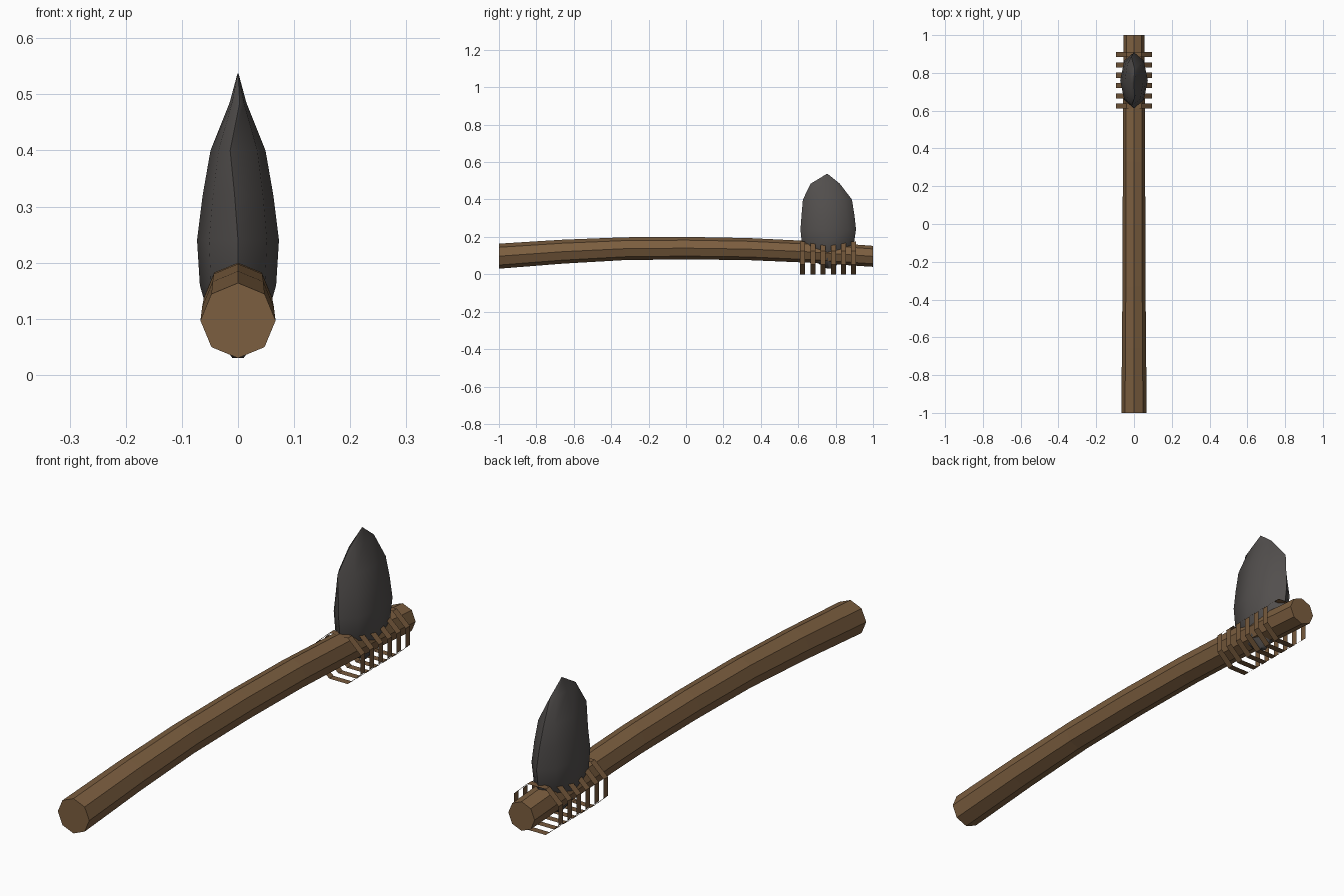
import bpy, math

if "Cube" in bpy.data.objects:
    bpy.data.objects.remove(bpy.data.objects["Cube"])


def material(name, rgb):
    m = bpy.data.materials.new(name)
    m.diffuse_color = (*rgb, 1)
    m.use_nodes = True
    m.node_tree.nodes["Principled BSDF"].inputs["Base Color"].default_value = m.diffuse_color
    return m


WOOD = material("brown wood", (0.20, 0.112, 0.050))
CORD = material("brown cord", (0.18, 0.100, 0.045))
STONE = material("dark grey stone", (0.085, 0.078, 0.075))


def loft(name, rings, mat, caps=True):
    """Skin a list of equal-length point rings."""
    n = len(rings[0])
    verts = [p for ring in rings for p in ring]
    faces = [(i * n + j, i * n + (j + 1) % n, (i + 1) * n + (j + 1) % n, (i + 1) * n + j)
             for i in range(len(rings) - 1) for j in range(n)]
    if caps:
        faces += [tuple(range(n))[::-1], tuple(range((len(rings) - 1) * n, len(rings) * n))]
    mesh = bpy.data.meshes.new(name)
    mesh.from_pydata(verts, [], faces)
    mesh.materials.append(mat)
    ob = bpy.data.objects.new(name, mesh)
    bpy.context.collection.objects.link(ob)
    return ob


def octagon(y, z, rx, rz, turn=0.0):
    return [(rx * math.sin(turn + k * math.pi / 4), y, z + rz * math.cos(turn + k * math.pi / 4))
            for k in range(8)]


# Arched handle: y, centre height, radius
path = [(-1, .097, .067), (-.66, .121, .064), (-.33, .137, .061), (0, .140, .060),
        (.33, .135, .059), (.66, .120, .058), (1, .096, .056)]
loft("handle", [octagon(y, z, r, r) for y, z, r in path], WOOD)

# Stone blade: z, front y, back y, half width, ridge x shift
levels = [(.03, .755, .785, .010, 0), (.08, .67, .84, .045, 0), (.16, .62, .897, .068, 0),
          (.24, .612, .909, .073, 0), (.32, .618, .90, .063, -.006), (.40, .625, .887, .049, -.014),
          (.485, .667, .822, .015, .003), (.537, .753, .757, .001, 0)]
rings = []
for z, y0, y1, w, shift in levels:
    ym, d = (y0 + y1) / 2, (y1 - y0) / 2
    ring = []
    for k in range(8):
        a = k * math.pi / 4
        ring.append((w * math.sin(a) + (shift if k in (0, 4) else 0), ym - d * math.cos(a), z))
    rings.append(ring)
blade = loft("stone_blade", rings, STONE)
blade.select_set(True)
bpy.context.view_layer.objects.active = blade
bpy.ops.object.shade_smooth_by_angle(angle=math.radians(50))

# Six paper-thin cord loops round the blade's base
c = 1 / math.cos(math.pi / 8)
for i in range(6):
    y = .624 + i * .0545
    ends = [octagon(y + s * .0135, .088, .095 * c, .088 * c, math.pi / 8) for s in (-1, 1)]
    loft(f"cord_loop_{i + 1}", ends, CORD, caps=False)
